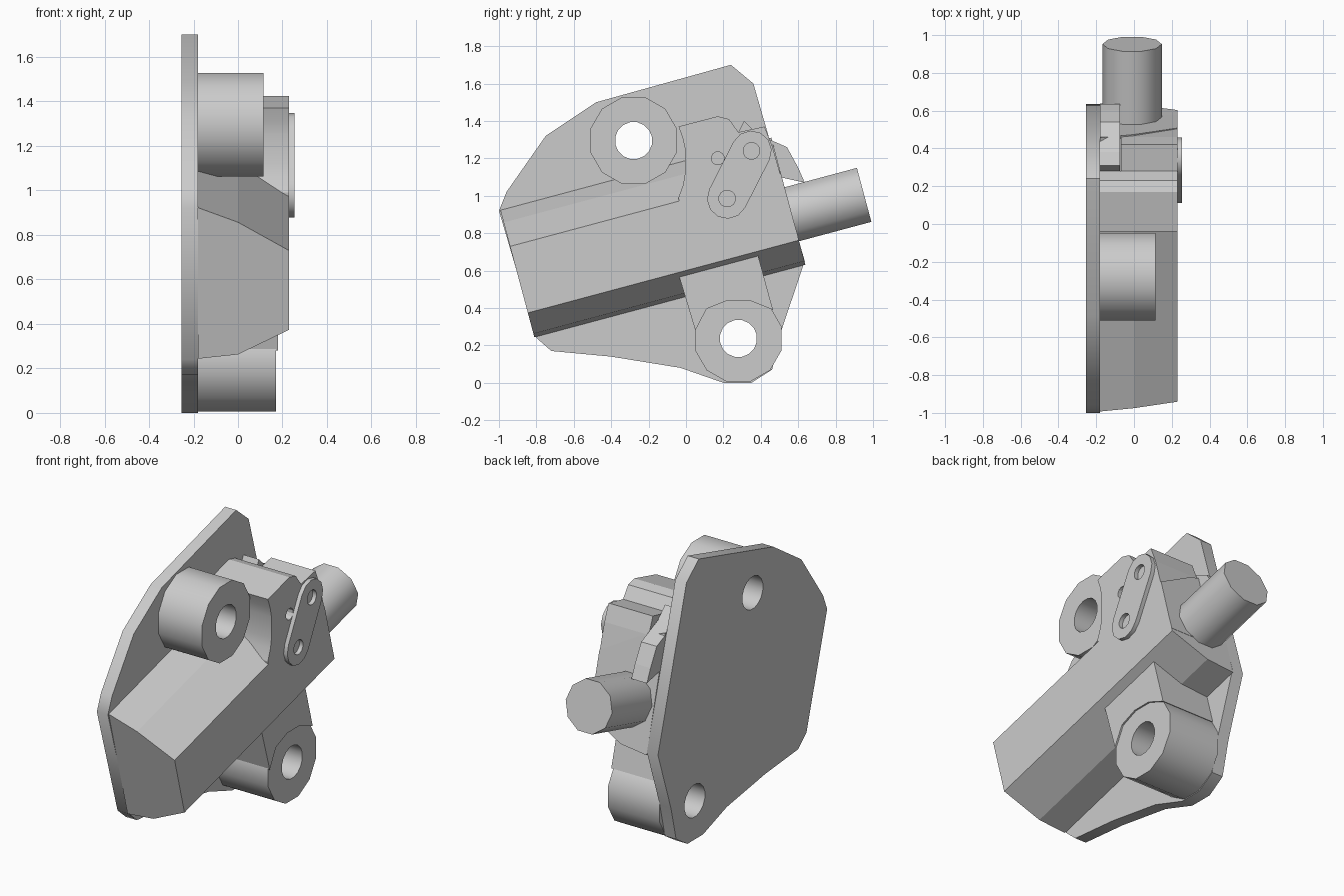
import bpy, bmesh, math
from mathutils import Vector

if "Cube" in bpy.data.objects:
    bpy.data.objects.remove(bpy.data.objects["Cube"], do_unlink=True)

grey = bpy.data.materials.new("light_grey")
grey.use_nodes = True
colour = (0.6, 0.6, 0.6, 1)
grey.diffuse_color = colour
grey.node_tree.nodes["Principled BSDF"].inputs["Base Color"].default_value = colour

TILT = math.radians(15)
ALONG = Vector((0, math.cos(TILT), math.sin(TILT)))
ACROSS = Vector((0, -math.sin(TILT), math.cos(TILT)))
BACK, INNER, OUTER = -0.255, -0.18, 0.23


def extrude(name, points, offset):
    """Solid made by sweeping a closed outline along a vector."""
    bm = bmesh.new()
    face = bm.faces.new([bm.verts.new(p) for p in points])
    swept = bmesh.ops.extrude_face_region(bm, geom=[face], use_keep_orig=True)
    moved = [g for g in swept["geom"] if isinstance(g, bmesh.types.BMVert)]
    bmesh.ops.translate(bm, verts=moved, vec=offset)
    bmesh.ops.recalc_face_normals(bm, faces=bm.faces)
    mesh = bpy.data.meshes.new(name)
    bm.to_mesh(mesh)
    bm.free()
    mesh.materials.append(grey)
    obj = bpy.data.objects.new(name, mesh)
    bpy.context.collection.objects.link(obj)
    return obj


def slab(name, outline, x0, x1):
    return extrude(name, [(x0, y, z) for y, z in outline], Vector((x1 - x0, 0, 0)))


def circle(centre, radius, sides, start=0.5):
    step = math.tau / sides
    return [(centre[0] + radius * math.cos((i + start) * step),
             centre[1] + radius * math.sin((i + start) * step)) for i in range(sides)]


def drill(obj, centre, radius, x0, x1, sides=16):
    cutter = slab("hole_cutter", circle(centre, radius, sides), x0, x1)
    cutter.hide_render = True
    mod = obj.modifiers.new("hole", "BOOLEAN")
    mod.operation, mod.solver, mod.object = "DIFFERENCE", "EXACT", cutter
    graph = bpy.context.evaluated_depsgraph_get()
    mesh = bpy.data.meshes.new_from_object(obj.evaluated_get(graph))
    obj.modifiers.clear()
    obj.data = mesh
    bpy.data.objects.remove(cutter, do_unlink=True)


def smooth(obj, degrees=40):
    obj.data.shade_smooth()
    obj.data.set_sharp_from_angle(angle=math.radians(degrees))


upper, lower = (-0.28, 1.295), (0.28, 0.237)

# Mounting plate with two through holes
plate = slab("mounting_plate", [
    (-1.0, 0.92), (-0.96, 1.02), (-0.75, 1.32), (-0.48, 1.5), (0.24, 1.7),
    (0.36, 1.6), (0.635, 0.65), (0.51, 0.28), (0.46, 0.07), (0.35, 0),
    (0.2, 0), (-0.03, 0.08), (-0.4, 0.14), (-0.72, 0.17), (-0.8, 0.24)], BACK, INNER)
for centre in (upper, lower):
    drill(plate, centre, 0.1, BACK - 0.1, INNER + 0.1)
smooth(plate)

# Bosses
for name, centre, end in (("upper_boss", upper, 0.115), ("lower_boss", lower, 0.17)):
    boss = slab(name, circle(centre, 0.24, 12), INNER, end)
    drill(boss, centre, 0.1, INNER - 0.1, end + 0.1)
    smooth(boss)

# Main housing, swept along the tilted axis
section = [(INNER, 1.148), (0, 1.08), (OUTER, 0.948),
           (OUTER, 0.58), (0, 0.465), (INNER, 0.445)]
extrude("main_housing",
        [Vector((x, 0, 0)) + ACROSS * v - ALONG * 0.72 for x, v in section], ALONG * 1.5)

# Raised housing beside the upper boss, with a concave front
front = slab("raised_housing_front", [
    (-0.04, 0.99), (-0.015, 1.06), (-0.005, 1.12), (-0.005, 1.25), (-0.018, 1.31),
    (-0.04, 1.37), (0.17, 1.425), (0.23, 1.41), (0.28, 1.34), (0.28, 0.75),
    (0, 0.7)], INNER, OUTER)
drill(front, (0.17, 1.2), 0.035, 0.12, 0.4, 12)
smooth(front, 25)
slab("raised_housing_rear", [(0.28, 1.34), (0.42, 1.37), (0.46, 1.27),
                             (0.6, 0.78), (0.28, 0.72)], -0.07, OUTER)

# Rear tab next to the plate
slab("rear_tab", [(0.31, 1.4), (0.38, 1.33), (0.54, 1.26), (0.6, 1.15),
                  (0.635, 1.07), (0.5, 1.1), (0.27, 1.32)], INNER, -0.075)

# Bracket joining the housing to the lower boss
slab("lower_bracket", [(-0.04, 0.58), (0.38, 0.7), (0.465, 0.39), (0.34, 0.44),
                       (0.22, 0.44), (0.11, 0.395), (0.05, 0.28)], INNER, 0.18)

# Link plate with rounded ends and two holes
pins = [Vector((0.22, 0.985)), Vector((0.35, 1.24))]
heading = math.atan2(pins[1].y - pins[0].y, pins[1].x - pins[0].x)
outline = []
for pin, base in ((pins[1], heading - math.pi / 2), (pins[0], heading + math.pi / 2)):
    for i in range(7):
        a = base + i * math.pi / 6
        outline.append((pin.x + 0.108 * math.cos(a), pin.y + 0.108 * math.sin(a)))
link = slab("link_plate", outline, OUTER, 0.255)
for pin in pins:
    drill(link, pin, 0.045, 0.1, 0.4, 12)
smooth(link)

# Output rod along the tilted axis
rod = extrude("output_rod",
              [Vector((x, 0, 0)) + ACROSS * v + ALONG * 0.7
               for x, v in circle((-0.01, 0.724), 0.157, 10, 0)], ALONG * 0.48)
smooth(rod)
